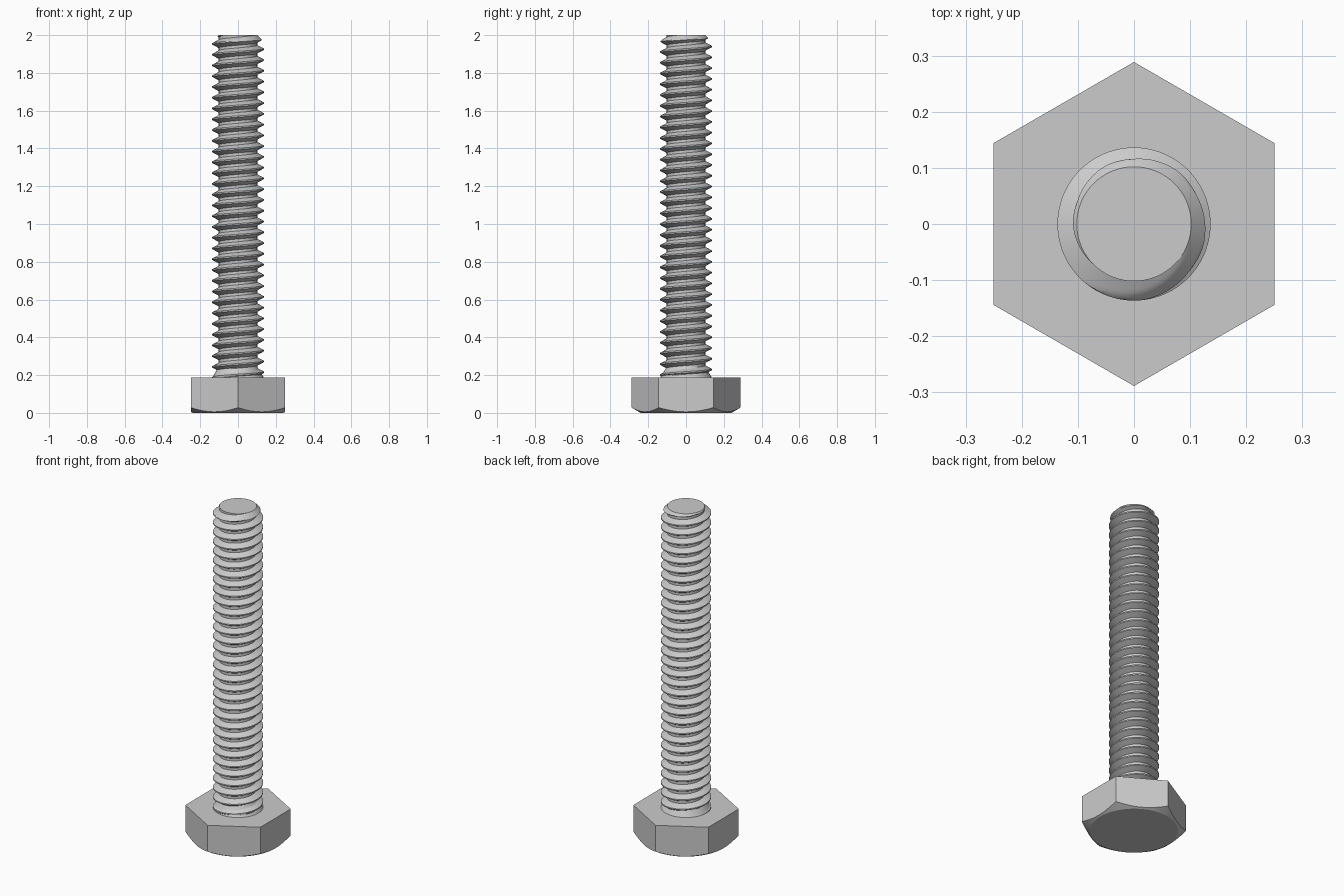
import bpy, bmesh
from math import pi, cos, sin, tan, radians

cube = bpy.data.objects.get("Cube")
if cube:
    bpy.data.objects.remove(cube, do_unlink=True)

HEAD_TOP, TOP = 0.187, 2.0
FLAT, CONE = 0.25, 0.24            # head apothem, bottom chamfer circle
MAJOR, MINOR, PITCH = 0.1365, 0.102, 0.057
SEGS, STEPS = 72, 16               # points per turn, points per thread profile

steel = bpy.data.materials.new("grey steel")
steel.use_nodes = True
colour = (0.6, 0.6, 0.6, 1)
steel.diffuse_color = colour
steel.node_tree.nodes["Principled BSDF"].inputs["Base Color"].default_value = colour


def finish(bm, name, angle):
    bmesh.ops.recalc_face_normals(bm, faces=bm.faces)
    mesh = bpy.data.meshes.new(name)
    bm.to_mesh(mesh)
    bm.free()
    mesh.materials.append(steel)
    obj = bpy.data.objects.new(name, mesh)
    bpy.context.collection.objects.link(obj)
    bpy.ops.object.select_all(action='DESELECT')
    obj.select_set(True)
    bpy.context.view_layer.objects.active = obj
    bpy.ops.object.shade_smooth_by_angle(angle=radians(angle))
    return obj


# Hexagonal head, its corners trimmed by a cone underneath
bm = bmesh.new()
rings = [[], [], []]
for i in range(SEGS):
    a = 2 * pi * i / SEGS
    off = (a + pi / 6) % (pi / 3) - pi / 6
    r = FLAT / cos(off)
    edge_z = (r - CONE) * tan(pi / 6)
    for ring, (rad, z) in zip(rings, ((r, HEAD_TOP), (r, edge_z), (CONE, 0))):
        ring.append(bm.verts.new((rad * cos(a), rad * sin(a), z)))
for upper, lower in zip(rings, rings[1:]):
    for i in range(SEGS):
        k = (i + 1) % SEGS
        bm.faces.new((upper[i], upper[k], lower[k], lower[i]))
bm.faces.new(rings[0])
bm.faces.new(rings[2])
finish(bm, "hex_head", 20)


# Threaded shank: a helical grid whose ends are clamped to flat rings
def shank_radius(step, z):
    t = abs((step / STEPS + 0.5) % 1 - 0.5)             # 0 at crest, 0.5 at root
    f = min(max((t - 1 / 16) / (5 / 16), 0), 1)
    thread = MAJOR + (MINOR - MAJOR) * f
    collar = MAJOR - (z - HEAD_TOP) * 0.6               # run-out at the head
    tip = MINOR + (TOP - z)                             # chamfer at the tip
    return min(max(thread, collar), tip)


bm = bmesh.new()
rows = (int((TOP - HEAD_TOP) / PITCH) + 4) * STEPS
start = 1.968 - PITCH * (rows / STEPS - 2)
grid = []
for i in range(SEGS):
    a = 2 * pi * i / SEGS - pi / 2
    column = []
    for j in range(rows + STEPS):
        z = start + PITCH * (i / SEGS + j / STEPS)
        z = min(max(z, HEAD_TOP), TOP)
        r = shank_radius(j, z)
        column.append(bm.verts.new((r * cos(a), r * sin(a), z)))
    grid.append(column)
for i in range(SEGS):
    k = (i + 1) % SEGS
    lift = STEPS if k == 0 else 0                       # one turn up at the seam
    for j in range(rows - 1):
        bm.faces.new((grid[i][j], grid[k][j + lift],
                      grid[k][j + 1 + lift], grid[i][j + 1]))
bmesh.ops.remove_doubles(bm, verts=bm.verts, dist=0.00002)
bmesh.ops.delete(bm, geom=[v for v in bm.verts if not v.link_faces], context='VERTS')
bmesh.ops.holes_fill(bm, edges=[e for e in bm.edges if e.is_boundary], sides=0)
finish(bm, "threaded_shank", 25)
